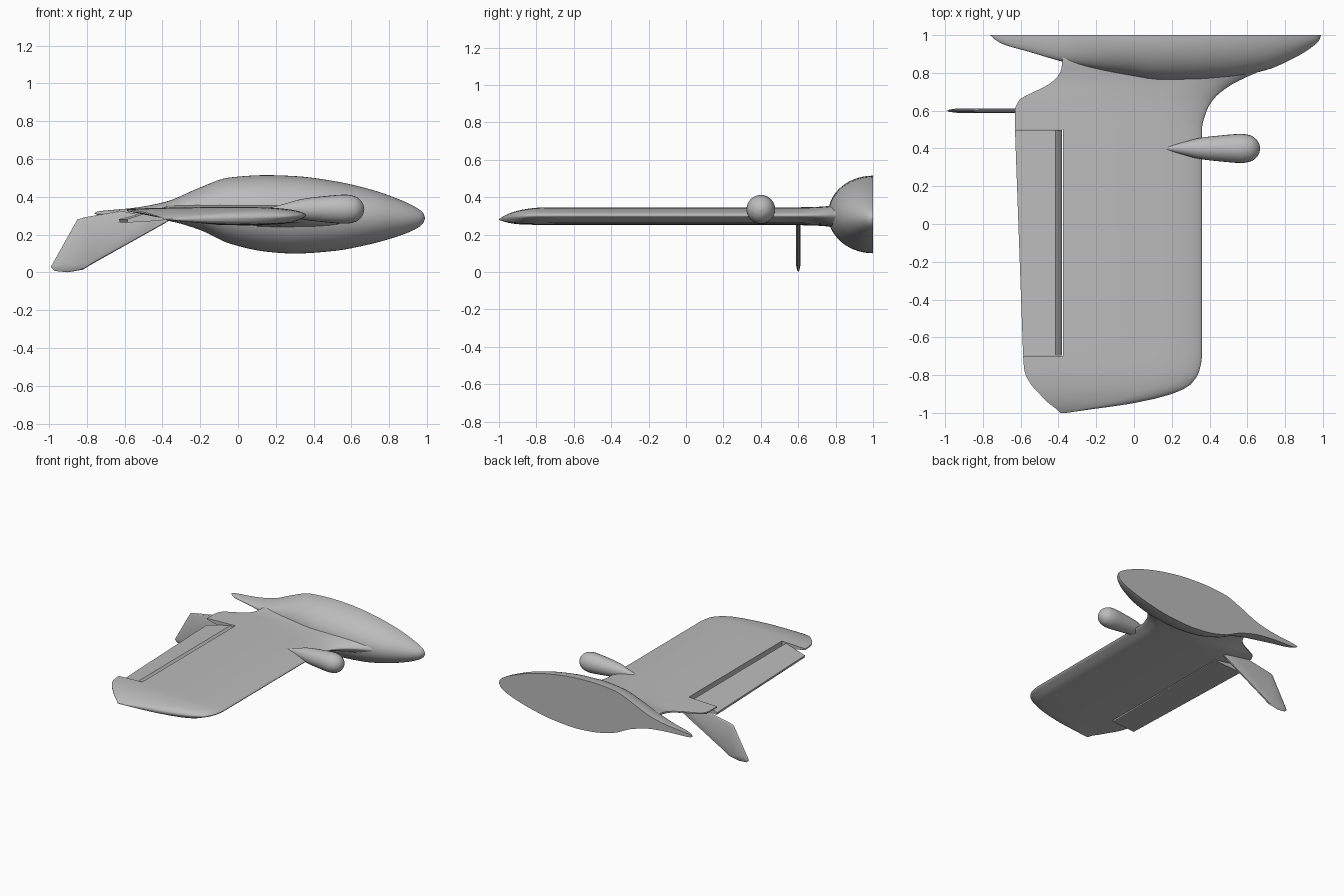
import bpy
import bmesh
from math import cos, sin, pi, radians, sqrt

if "Cube" in bpy.data.objects:
    bpy.data.objects.remove(bpy.data.objects["Cube"])

GREY = (0.5, 0.5, 0.5, 1)
paint = bpy.data.materials.new("plain grey")
paint.use_nodes = True
paint.diffuse_color = GREY
paint.node_tree.nodes["Principled BSDF"].inputs["Base Color"].default_value = GREY


def curve(table, x, k):
    """Smooth, overshoot-free lookup of column k in a table sorted by column 0."""
    n = len(table)
    sec = [(b[k] - a[k]) / (b[0] - a[0]) for a, b in zip(table, table[1:])]

    def slope(j):
        if j in (0, n - 1):
            return sec[min(j, n - 2)]
        a, b = sec[j - 1], sec[j]
        return 2 * a * b / (a + b) if a * b > 0 else 0

    i = 0
    while i < n - 2 and x > table[i + 1][0]:
        i += 1
    h = table[i + 1][0] - table[i][0]
    t = min(max((x - table[i][0]) / h, 0), 1)
    s = t * t * (3 - 2 * t)
    return (table[i][k] * (1 - s) + table[i + 1][k] * s
            + h * slope(i) * t * (1 - t) ** 2 - h * slope(i + 1) * t * t * (1 - t))


def loft(name, rings, angle=40):
    """Skin a list of closed rings and cap both ends."""
    bm = bmesh.new()
    loops = [[bm.verts.new(p) for p in ring] for ring in rings]
    for a, b in zip(loops, loops[1:]):
        for i in range(len(a)):
            j = (i + 1) % len(a)
            bm.faces.new((a[i], a[j], b[j], b[i]))
    bm.faces.new(loops[0])
    bm.faces.new(loops[-1])
    bmesh.ops.remove_doubles(bm, verts=bm.verts, dist=0.0002)
    bmesh.ops.recalc_face_normals(bm, faces=bm.faces)
    mesh = bpy.data.meshes.new(name)
    bm.to_mesh(mesh)
    bm.free()
    mesh.materials.append(paint)
    obj = bpy.data.objects.new(name, mesh)
    bpy.context.collection.objects.link(obj)
    shade(obj, angle)
    return obj


def shade(obj, angle):
    bpy.ops.object.select_all(action="DESELECT")
    obj.select_set(True)
    bpy.context.view_layer.objects.active = obj
    bpy.ops.object.shade_smooth_by_angle(angle=radians(angle))


# Half body, cut flat at the centre plane: x, bottom, top, half width
body = [(-.76, .312, .314, .002), (-.74, .303, .323, .02), (-.7, .298, .328, .045),
        (-.55, .292, .342, .09), (-.38, .275, .375, .14), (-.2, .225, .45, .18),
        (-.05, .155, .502, .21), (.15, .11, .515, .24), (.3, .1, .51, .24),
        (.5, .113, .485, .225), (.7, .15, .44, .185), (.85, .193, .388, .12),
        (.94, .23, .345, .065), (.98, .262, .315, .028), (.99, .287, .289, .002)]
rings = []
for i in range(61):
    x = .115 - .875 * cos(pi * i / 60)
    low, top, wide = (curve(body, x, k) for k in (1, 2, 3))
    rings.append([(x, 1 - wide * sin(pi * j / 28),
                   (low + top) / 2 + (top - low) / 2 * cos(pi * j / 28)) for j in range(29)])
loft("body", rings)

# Wing with a rounded tip and flared root: y, leading x, trailing x, thickness, mid z
plan = [(-1, -.36, -.39, .04, .28), (-.98, -.22, -.41, .25, .284), (-.95, -.01, -.45, .5, .288),
        (-.9, .2, -.5, .75, .293), (-.85, .3, -.545, .88, .297), (-.78, .345, -.58, .97, .3),
        (-.7, .36, -.587, 1, .3), (.5, .36, -.63, 1, .3), (.6, .385, -.63, 1, .3),
        (.66, .42, -.605, 1.02, .3), (.69, .45, -.55, 1.04, .3), (.74, .52, -.45, 1.1, .3),
        (.78, .6, -.405, 1.2, .3), (.82, .69, -.385, 1.35, .3), (.86, .74, -.38, 1.5, .3),
        (.95, .75, -.375, 1.6, .3)]
# Airfoil: root of chord fraction, upper z, lower z
foil = [(0, .302, .302), (.17, .32, .283), (.32, .335, .26), (.5, .345, .251), (.65, .346, .25),
        (.78, .345, .265), (.87, .343, .28), (1, .335, .325)]
steps = [1 - cos(pi * i / 40) for i in range(21)]
upper = [(s, curve(foil, s, 1)) for s in reversed(steps)]
lower = [(s, curve(foil, s, 2)) for s in steps[1:]]
stations = [-1, -.99, -.98, -.965, -.95, -.925, -.9, -.875, -.85, -.81, -.78, -.74, -.7]
stations += [-.7 + .1 * i for i in range(1, 13)]
stations += [.5 + .02 * i for i in range(1, 19)] + [.95]
rings = []
for y in stations:
    lead, trail, thick, mid = (curve(plan, y, k) for k in (1, 2, 3, 4))
    rings.append([(lead + (trail - lead) * s * s, y, mid + (z - .3) * thick)
                  for s, z in upper + lower])
wing = loft("wing", rings)

# Flap bay cut out of the trailing edge
bay = loft("flap_bay_cutter", [[(x, y, z) for x, z in ((-.375, .1), (-.375, .6), (-.9, .6), (-.9, .1))]
                               for y in (-.7, .5)])
cut = wing.modifiers.new("flap bay", "BOOLEAN")
cut.object = bay
cut.operation = "DIFFERENCE"
cut.solver = "EXACT"
bpy.context.view_layer.objects.active = wing
bpy.ops.object.modifier_apply(modifier="flap bay")
bpy.data.objects.remove(bay)
shade(wing, 40)

# Drooped flap with a rounded hinge edge
loft("flap", [[(-.415, y, .336), (-.395, y, .318), (-.382, y, .298), (-.384, y, .28),
               (-.41, y, .274), (end, y, .264), (end - .004, y, .283)]
              for y, end in ((-.697, -.583), (.497, -.626))], 30)

# Slanted tail fin, thin with bevelled edges
outline = [(-.37, .27), (-.78, .04), (-.82, .015), (-.9, .001), (-.97, .008), (-.99, .03),
           (-.85, .28), (-.82, .29), (-.6, .33), (-.42, .32)]
cx, cz = -.7, .19
rings = []
for y, k in ((.588, .8), (.594, .96), (.6, 1), (.606, .96), (.612, .8)):
    rings.append([(cx + (x - cx) * k, y, cz + (z - cz) * k) for x, z in outline])
loft("tail_fin", rings, 30)

# Teardrop pod on the leading edge: x, radius
pod = [(.15, .001), (.25, .03), (.35, .056), (.45, .068), (.57, .077), (.62, .068),
       (.65, .046), (.664, .022), (.668, .001)]
rings = []
for i in range(33):
    x = .409 - .259 * cos(pi * i / 32)
    r = curve(pod, x, 1)
    rings.append([(x, .4 + r * cos(pi * j / 12), .335 + r * sin(pi * j / 12)) for j in range(24)])
loft("pod", rings, 60)
